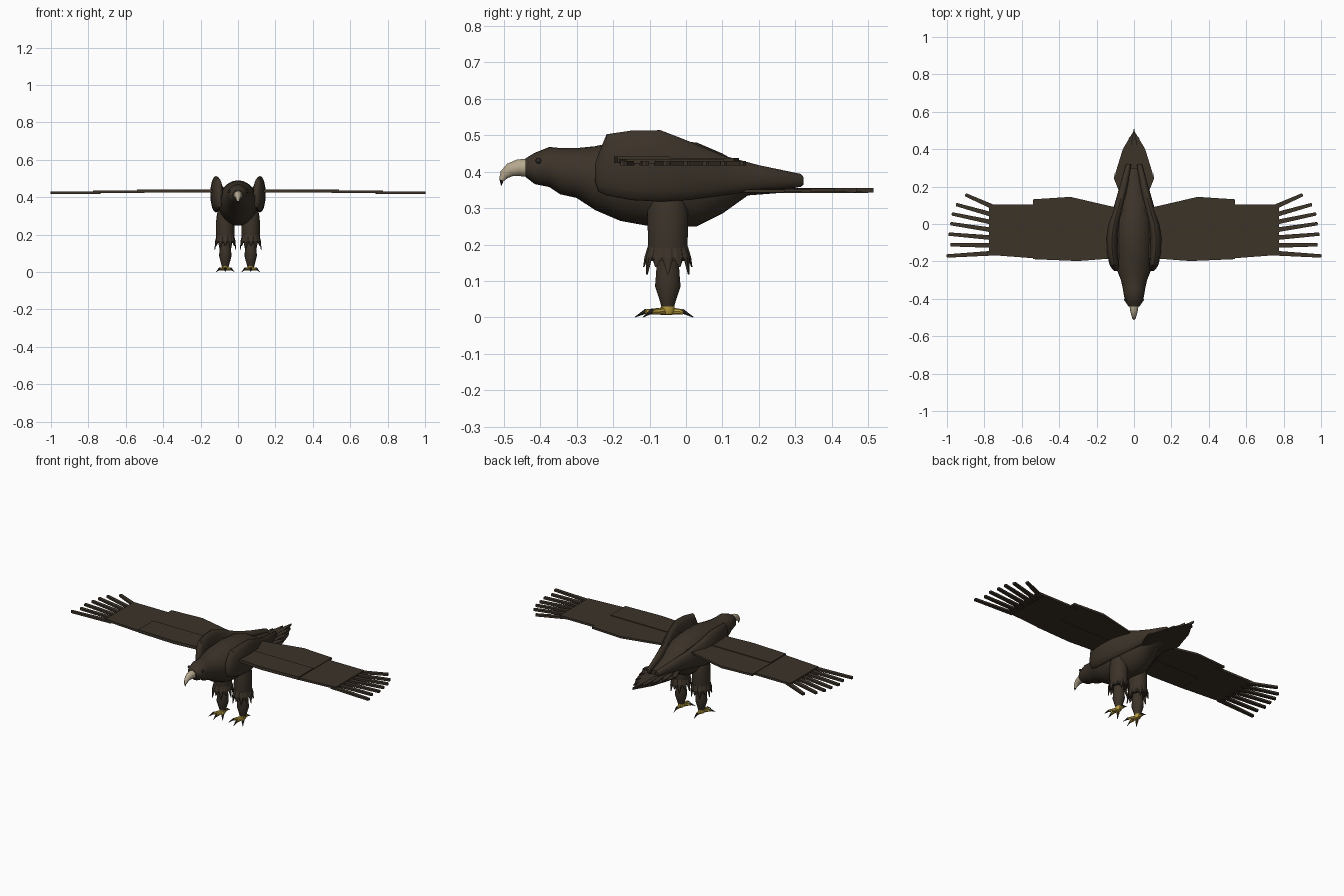
import bpy, bmesh, math
from mathutils import Vector

if "Cube" in bpy.data.objects:
    bpy.data.objects.remove(bpy.data.objects["Cube"])


def material(name, r, g, b):
    m = bpy.data.materials.new(name)
    m.use_nodes = True
    m.diffuse_color = (r, g, b, 1)
    m.node_tree.nodes["Principled BSDF"].inputs["Base Color"].default_value = (r, g, b, 1)
    return m


BROWN = material("dark brown plumage", .045, .033, .022)
HORN = material("pale horn", .46, .39, .27)
YELLOW = material("yellow skin", .50, .35, .05)
DARK = material("dark claw", .025, .022, .02)


def finish(name, bm, mat, smooth=True):
    bmesh.ops.recalc_face_normals(bm, faces=bm.faces)
    mesh = bpy.data.meshes.new(name)
    bm.to_mesh(mesh)
    bm.free()
    mesh.materials.append(mat)
    ob = bpy.data.objects.new(name, mesh)
    bpy.context.collection.objects.link(ob)
    if smooth:
        bpy.ops.object.select_all(action='DESELECT')
        ob.select_set(True)
        bpy.context.view_layer.objects.active = ob
        bpy.ops.object.shade_smooth_by_angle(angle=math.radians(40))
    return ob


def loft(name, rings, mat, n=16, smooth=True):
    """Skin a row of elliptical rings given as (centre, half axis u, half axis v)."""
    bm = bmesh.new()
    rows = []
    for c, u, v in rings:
        angles = [math.tau * i / n for i in range(n)]
        rows.append([bm.verts.new(Vector(c) + Vector(u) * math.cos(a) + Vector(v) * math.sin(a))
                     for a in angles])
    for a, b in zip(rows, rows[1:]):
        for i in range(n):
            j = (i + 1) % n
            bm.faces.new((a[i], a[j], b[j], b[i]))
    bm.faces.new(rows[0])
    bm.faces.new(rows[-1])
    return finish(name, bm, mat, smooth)


def along_y(rows):
    """Rings across y from (y, x, low z, high z, half width)."""
    return [((x, y, (lo + hi) / 2), (w, 0, 0), (0, 0, (hi - lo) / 2)) for y, x, lo, hi, w in rows]


def plate(name, points, low, high, mat=BROWN):
    bm = bmesh.new()
    face = bm.faces.new([bm.verts.new((x, y, low)) for x, y in points])
    moved = bmesh.ops.extrude_face_region(bm, geom=[face])["geom"]
    bmesh.ops.translate(bm, vec=(0, 0, high - low),
                        verts=[g for g in moved if isinstance(g, bmesh.types.BMVert)])
    return finish(name, bm, mat, False)


def spike(name, start, end, r0, r1, mat, n=8):
    """Tapered rod between two points."""
    a, b = Vector(start), Vector(end)
    d = (b - a).normalized()
    u = d.orthogonal().normalized()
    v = d.cross(u)
    return loft(name, [(a, u * r0, v * r0), (b, u * r1, v * r1)], mat, n)


# Head, neck and trunk
loft("body", along_y([
    (-.44, 0, .385, .437, .03), (-.415, 0, .366, .452, .047), (-.375, 0, .358, .468, .055),
    (-.345, 0, .338, .465, .06), (-.30, 0, .328, .465, .07), (-.25, 0, .295, .47, .09),
    (-.18, 0, .265, .485, .10), (-.08, 0, .247, .49, .105), (.03, 0, .25, .48, .10),
    (.10, 0, .285, .45, .08), (.17, 0, .335, .41, .055), (.30, 0, .345, .38, .03)]), BROWN, 24)

# Hooked beak with a dark tip
loft("beak", [
    ((0, -.43, .41), (.025, 0, 0), (0, 0, .025)),
    ((0, -.46, .411), (.021, 0, 0), (0, -.003, .023)),
    ((0, -.483, .405), (.016, 0, 0), (0, -.008, .017)),
    ((0, -.499, .392), (.011, 0, 0), (0, -.01, .009)),
    ((0, -.506, .377), (.006, 0, 0), (0, -.007, .002))], HORN, 12)
spike("beak_tip", (0, -.506, .378), (0, -.507, .362), .006, .001, DARK)

# Tail fan of overlapping pointed feathers
plate("tail_base", [(-.05, .12), (.05, .12), (.10, .27), (.06, .40), (0, .50),
                    (-.06, .40), (-.10, .27)], .341, .347)
for i in range(-4, 5):
    k = abs(i) / 4
    tip = Vector((.026 * i, .515 - .245 * k ** 1.2))
    root = Vector((.012 * i, .13))
    side = Vector((.014, 0))
    shoulder = root.lerp(tip, .8)
    plate("tail_feather", [root - side, root + side, shoulder + side, tip, shoulder - side],
          .343, .356 - .005 * k)

# Ridge above each eye, shoulder plumage, wings and legs, mirrored
for s, label in ((1, "left"), (-1, "right")):
    bm = bmesh.new()
    bmesh.ops.create_uvsphere(bm, u_segments=10, v_segments=6, radius=.008)
    bmesh.ops.translate(bm, verts=bm.verts, vec=(s * .046, -.405, .43))
    finish(label + "_eye", bm, DARK)

    loft(label + "_shoulder", along_y([
        (-.25, s * .098, .375, .42, .008), (-.24, s * .10, .345, .45, .018),
        (-.218, s * .106, .335, .503, .025), (-.15, s * .116, .322, .513, .03),
        (-.07, s * .118, .318, .514, .03), (0, s * .108, .322, .487, .029),
        (.10, s * .08, .335, .445, .026), (.20, s * .055, .348, .418, .022),
        (.315, s * .03, .358, .394, .014), (.322, s * .029, .364, .386, .008)]), BROWN, 16)

    # Wing panels
    def panel(name, points, low, high):
        plate(label + name, [(s * x, y) for x, y in points], low, high)

    panel("_wing_front", [(.06, -.18), (.30, -.198), (.54, -.188), (.54, -.045), (.06, -.045)],
          .424, .442)
    panel("_wing_rear", [(.06, -.05), (.54, -.05), (.54, .132), (.34, .145), (.06, .08)],
          .426, .438)
    panel("_wing_outer", [(.50, -.186), (.775, -.165), (.775, .105), (.50, .105)], .422, .435)

    # Spread finger feathers
    tips = [(1.0, -.17), (.98, -.11), (.99, -.053), (.98, .003), (.972, .055), (.95, .105), (.90, .157)]
    for i, tip in enumerate(tips):
        a = Vector((.74, -.155 + .04 * i))
        b = Vector(tip)
        d = (b - a).normalized()
        w = Vector((-d.y, d.x)) * .010
        panel("_finger_feather", [a - w * 1.3, b - w, b + d * .003, b + w * .8, a + w * 1.3],
              .417, .429)

    # Leg: thigh and shin
    x, y = s * .068, -.05

    def column(name, rows, mat):
        loft(label + name, [((x, y, z), (rx, 0, 0), (0, ry, 0)) for z, rx, ry in rows], mat, 14)

    column("_thigh", [(.33, .04, .05), (.29, .048, .057), (.20, .05, .056), (.155, .045, .05)], BROWN)
    column("_shin", [(.17, .028, .03), (.12, .031, .033), (.085, .033, .036),
                     (.05, .024, .024), (.03, .019, .018)], BROWN)
    column("_ankle", [(.034, .018, .018), (.018, .018, .02), (.008, .013, .015)], YELLOW)

    # Ragged feather cuff
    for i in range(12):
        t = math.tau * i / 12
        out = Vector((math.cos(t) * .85, math.sin(t), 0))
        tangent = Vector((-math.sin(t), math.cos(t), 0))
        c = Vector((x, y, 0))
        drop = .02 * (i % 2)
        loft(label + "_cuff_feather", [
            (c + out * .050 + Vector((0, 0, .195)), tangent * .014, out * .006),
            (c + out * .059 + Vector((0, 0, .165)), tangent * .016, out * .006),
            (c + out * .066 + Vector((0, 0, .118 + drop)), tangent * .002, out * .002)],
            BROWN, 6, False)

    # Toes with claws: three forward, one back
    for angle, reach in ((-90, .062), (-55, .055), (-125, .055), (90, .042)):
        t = math.radians(angle)
        d = Vector((math.cos(t), math.sin(t), 0))
        c = Vector((x, y, .018))
        knuckle = c + d * reach
        spike(label + "_toe", c, knuckle - Vector((0, 0, .003)), .011, .007, YELLOW)
        spike(label + "_claw", knuckle - d * .004, knuckle + d * .028 - Vector((0, 0, .017)),
              .007, .001, DARK)
